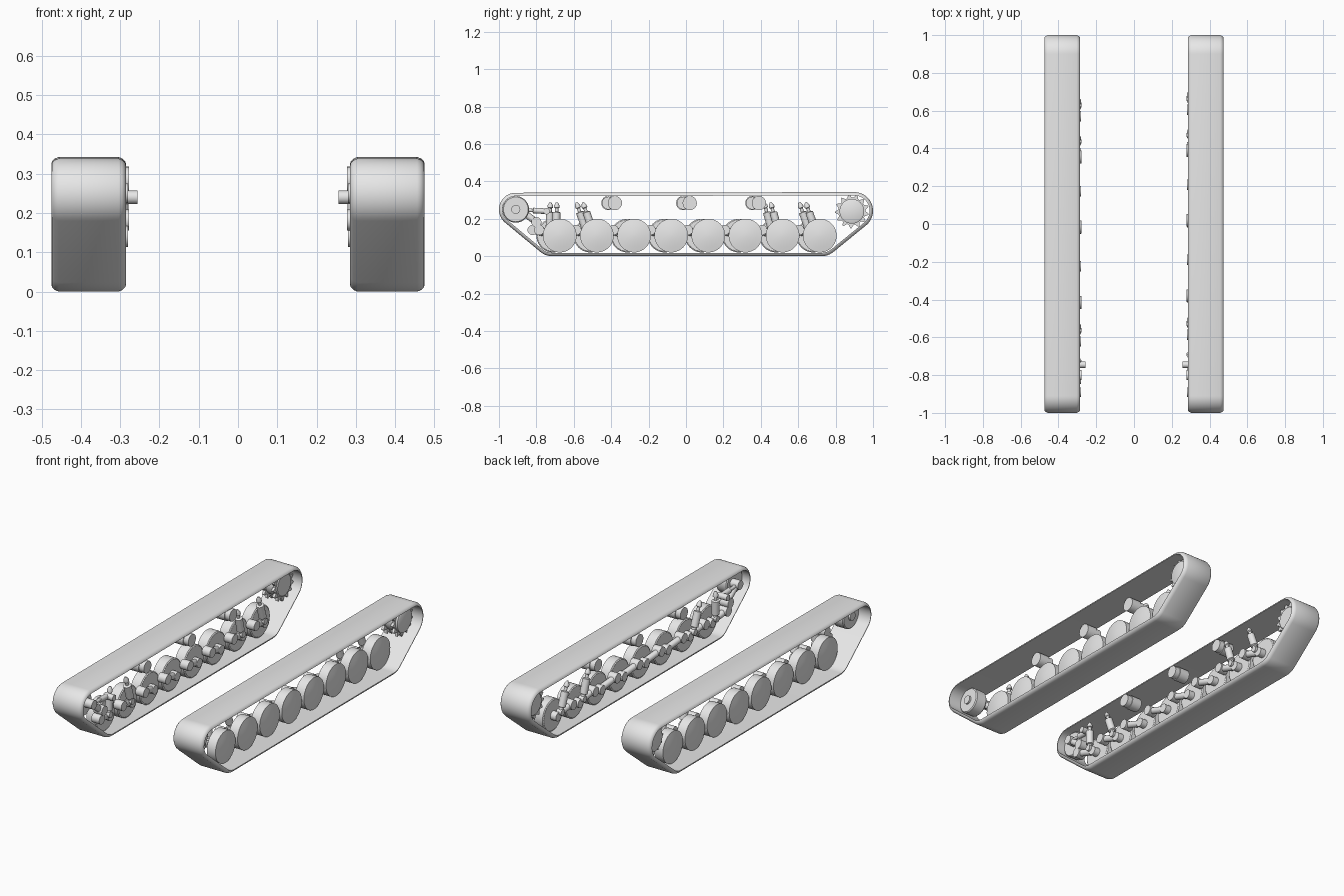
import bpy, bmesh
from math import sin, cos, pi, atan2, asin, hypot, radians
from mathutils import Vector

cube = bpy.data.objects.get("Cube")
if cube:
    bpy.data.objects.remove(cube, do_unlink=True)

grey = bpy.data.materials.new("light_grey")
grey.use_nodes = True
COLOUR = (0.8, 0.8, 0.8, 1)
grey.diffuse_color = COLOUR
grey.node_tree.nodes["Principled BSDF"].inputs["Base Color"].default_value = COLOUR


def finish(bm, name):
    bmesh.ops.recalc_face_normals(bm, faces=bm.faces)
    mesh = bpy.data.meshes.new(name)
    bm.to_mesh(mesh)
    bm.free()
    mesh.materials.append(grey)
    obj = bpy.data.objects.new(name, mesh)
    bpy.context.collection.objects.link(obj)
    bpy.ops.object.select_all(action="DESELECT")
    obj.select_set(True)
    bpy.context.view_layer.objects.active = obj
    bpy.ops.object.shade_smooth_by_angle(angle=radians(35))
    return obj


def bridge(bm, a, b):
    for i in range(len(a)):
        j = (i + 1) % len(a)
        bm.faces.new((a[i], a[j], b[j], b[i]))


def turned(name, start, end, profile, segments=32):
    """Turned solid on the axis start-end; profile is (fraction, radius)."""
    start, end = Vector(start), Vector(end)
    turn = (end - start).to_track_quat("Z", "Y")
    bm = bmesh.new()
    rings = []
    for t, r in profile:
        centre = start.lerp(end, t)
        rings.append([bm.verts.new(centre + turn @ Vector(
            (r * cos(2 * pi * i / segments), r * sin(2 * pi * i / segments), 0)))
            for i in range(segments)])
    for a, b in zip(rings, rings[1:]):
        bridge(bm, a, b)
    bm.faces.new(rings[0])
    bm.faces.new(rings[-1])
    return finish(bm, name)


def rod(name, start, end, radius, segments=16):
    return turned(name, start, end, [(0, radius), (1, radius)], segments)


def toothed_disc(name, x0, x1, y, z, teeth=13):
    bm = bmesh.new()
    rings = []
    for x in (x0, x1):
        ring = []
        for i in range(teeth * 4):
            r = (0.073, 0.073, 0.091, 0.091)[i % 4]
            a = 2 * pi * (i + (0.25 if i % 4 == 2 else -0.25 if i % 4 == 3 else 0)) / (teeth * 4)
            ring.append(bm.verts.new((x, y + r * cos(a), z + r * sin(a))))
        rings.append(ring)
        bm.faces.new(ring)
    bridge(bm, *rings)
    return finish(bm, name)


# Track loop: rounded corners as (y, z, radius), counter-clockwise
CORNERS = [(-0.715, 0.1, 0.1), (0.725, 0.1, 0.1), (0.9, 0.2425, 0.1), (-0.91, 0.249, 0.09)]
# Half of the band section, from the middle out: (offset across, depth)
RIM = [(0.076, 0), (0.086, 0.004), (0.093, 0.011), (0.095, 0.018)]
MIDDLE = 0.38
SECTION = [(MIDDLE + w, d) for w, d in RIM] + [(MIDDLE - w, d) for w, d in reversed(RIM)]


def tangent_angle(a, b):
    dy, dz = b[0] - a[0], b[1] - a[1]
    return atan2(dz, dy) - pi / 2 + asin((a[2] - b[2]) / hypot(dy, dz))


def track_band(name, s):
    bm = bmesh.new()
    rings = []
    for k, c in enumerate(CORNERS):
        a0 = tangent_angle(CORNERS[k - 1], c)
        sweep = (tangent_angle(c, CORNERS[(k + 1) % 4]) - a0) % (2 * pi)
        steps = max(6, int(sweep / 0.12))
        for i in range(steps + 1):
            a = a0 + sweep * i / steps
            rings.append([bm.verts.new((s * x, c[0] + (c[2] - d) * cos(a), c[1] + (c[2] - d) * sin(a)))
                          for x, d in SECTION])
    for i, ring in enumerate(rings):
        bridge(bm, rings[i - 1], ring)
    return finish(bm, name)


WHEELS = [-0.675 + 0.1986 * i for i in range(8)]
ROLLERS = (-0.38, 0.02, 0.39)
SHOCKS = {0: 0.015, 1: 0.075, 6: 0.065, 7: 0.075}   # wheel index: forward lean
WHEEL_Z, PIVOT_Z = 0.11, 0.14

for side, s, shift in (("left", 1, 0), ("right", -1, -0.035)):
    def p(x, y, z):
        return (s * x, y, z)

    def across(name, x0, x1, y, z, r):
        return rod(f"{side}_{name}", p(x0, y, z), p(x1, y, z), r, 24)

    track_band(f"{side}_track", s)

    # Narrow domed road wheels on skewed trailing arms
    for i, y0 in enumerate(WHEELS):
        y = y0 + shift
        pivot = y - 0.11
        turned(f"{side}_road_wheel_{i}", p(0.335, y, WHEEL_Z), p(0.405, y, WHEEL_Z),
               [(0, 0.084), (0.06, 0.09), (0.84, 0.09), (0.92, 0.06), (0.98, 0.03), (1, 0.006)], 40)
        across(f"wheel_axle_{i}", 0.3, 0.34, y, WHEEL_Z, 0.025)
        across(f"arm_pivot_{i}", 0.28, 0.33, pivot, PIVOT_Z, 0.027)
        rod(f"{side}_arm_{i}", p(0.3, pivot, PIVOT_Z), p(0.322, y, WHEEL_Z), 0.018)

        # Shock absorbers: wide body, thin rod and tapered tip
        if i in SHOCKS:
            low, top = p(0.302, y - 0.02, 0.13), p(0.297, y - SHOCKS[i], 0.288)
            turned(f"{side}_shock_{i}", low, top,
                   [(0, 0.012), (0.15, 0.012), (0.17, 0.021), (0.66, 0.021), (0.68, 0.009),
                    (0.8, 0.009), (0.82, 0.015), (0.9, 0.014), (1, 0.005)], 16)
            across(f"shock_foot_{i}", 0.287, 0.318, y - 0.02, 0.13, 0.017)

    # Return rollers
    for i, y0 in enumerate(ROLLERS):
        across(f"return_roller_{i}", 0.308, 0.37, y0 + shift, 0.284, 0.038)
        across(f"roller_mount_{i}", 0.278, 0.309, y0 + shift, 0.284, 0.034)

    # Front idler with its crank and tensioner
    iy, iz = -0.91, 0.25
    turned(f"{side}_idler", p(0.33, iy, iz), p(0.402, iy, iz),
           [(0, 0.066), (0.08, 0.071), (0.92, 0.071), (1, 0.066)], 40)
    across("idler_hub", 0.4, 0.412, iy, iz, 0.024)
    across("idler_axle", 0.28, 0.335, iy + 0.02, iz, 0.025)
    across("crank_pivot", 0.278, 0.33, -0.80, 0.182, 0.027)
    rod(f"{side}_idler_crank", p(0.305, iy + 0.02, iz), p(0.305, -0.80, 0.182), 0.018)
    turned(f"{side}_tensioner", p(0.3, iy + 0.03, 0.248), p(0.3, -0.745, 0.24),
           [(0, 0.009), (0.45, 0.009), (0.47, 0.015), (1, 0.015)], 16)
    across("tensioner_mount", 0.256, 0.315, -0.745, 0.24, 0.017)

    # Rear drive sprocket
    sy, sz = 0.887, 0.24
    for tag, x in (("inner", 0.335), ("outer", 0.4)):
        toothed_disc(f"{side}_{tag}_sprocket_teeth", s * x, s * (x + 0.015), sy, sz)
    turned(f"{side}_sprocket_drum", p(0.33, sy, sz), p(0.432, sy, sz),
           [(0, 0.06), (0.05, 0.066), (0.95, 0.066), (1, 0.056)], 40)
